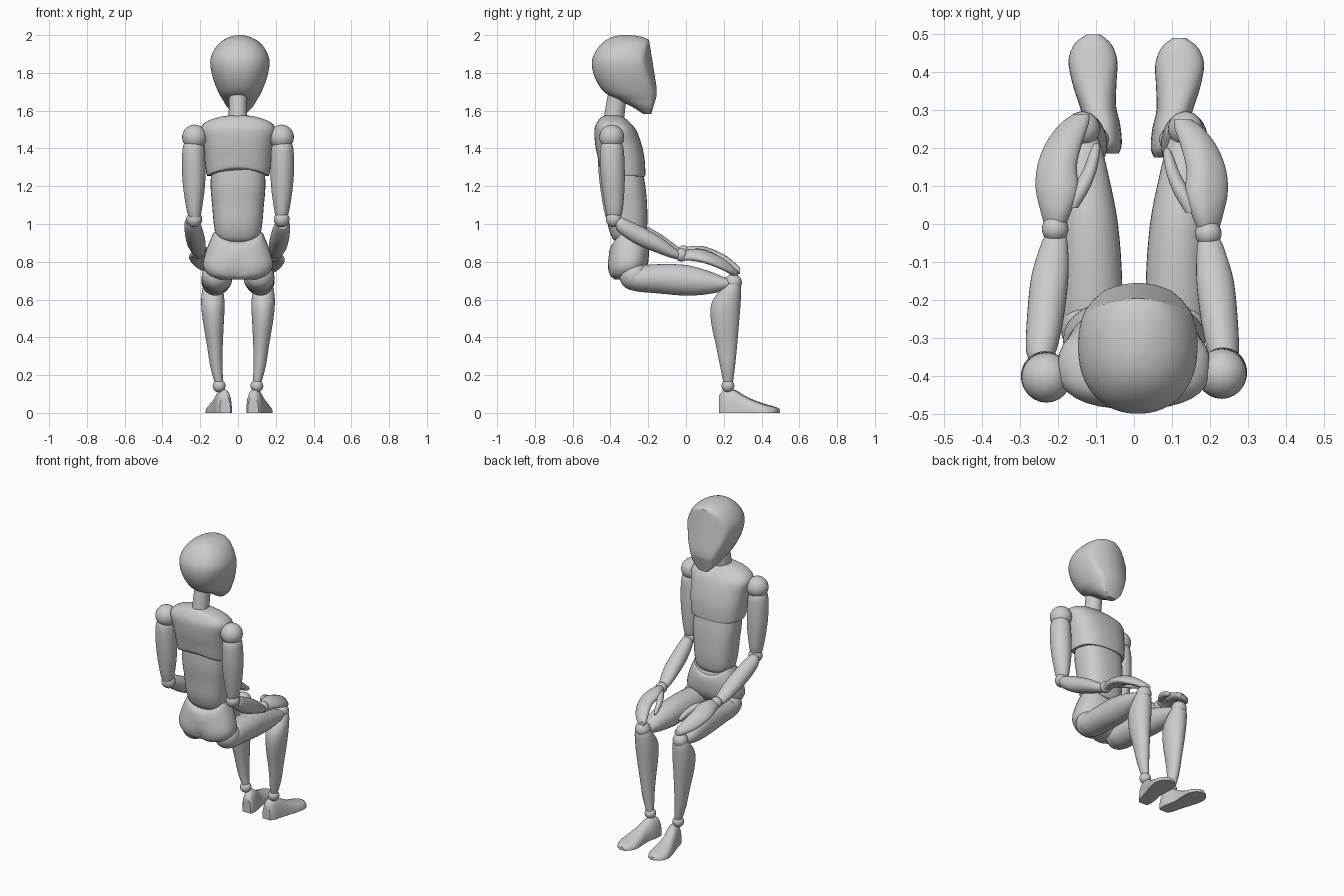
import bpy, bmesh
from math import sin, cos, pi, copysign


def finish(bm, name, angle=0.7):
    bmesh.ops.recalc_face_normals(bm, faces=bm.faces)
    me = bpy.data.meshes.new(name)
    bm.to_mesh(me)
    bm.free()
    ob = bpy.data.objects.new(name, me)
    bpy.context.collection.objects.link(ob)
    bpy.ops.object.select_all(action='DESELECT')
    ob.select_set(True)
    bpy.context.view_layer.objects.active = ob
    bpy.ops.object.shade_smooth_by_angle(angle=angle)
    return ob


def spline(rows, steps=4):
    out = []
    for i in range(len(rows) - 1):
        p0, p1, p2 = rows[max(i - 1, 0)], rows[i], rows[i + 1]
        p3 = rows[min(i + 2, len(rows) - 1)]
        for k in range(steps):
            t = k / steps
            out.append([0.5 * (2 * b + (c - a) * t + (2 * a - 5 * b + 4 * c - d) * t * t
                        + (3 * b - a - 3 * c + d) * t ** 3)
                        for a, b, c, d in zip(p0, p1, p2, p3)])
    return out + [list(rows[-1])]


def loft(name, rows, axis='z', power=2.0, warp=None, side=1, off=(0, 0, 0), n=32):
    """Rows are (position on axis, centre u, centre v, radius u, radius v)."""
    bm = bmesh.new()
    rings = []
    for w, cu, cv, ru, rv in spline(rows):
        ring = []
        for i in range(n):
            c, s = cos(2 * pi * i / n), sin(2 * pi * i / n)
            u = cu + ru * copysign(abs(c) ** (2 / power), c)
            v = cv + rv * copysign(abs(s) ** (2 / power), s)
            p = (u, v, w) if axis == 'z' else (u, w, v)
            if warp:
                p = warp(*p)
            ring.append(bm.verts.new((side * p[0] + off[0], p[1] + off[1], p[2] + off[2])))
        rings.append(ring)
    for a, b in zip(rings, rings[1:]):
        for i in range(n):
            j = (i + 1) % n
            bm.faces.new((a[i], a[j], b[j], b[i]))
    bm.faces.new(rings[0])
    bm.faces.new(rings[-1])
    return finish(bm, name)


def ball(name, x, y, z, r, side=1, off=(0, 0, 0)):
    bm = bmesh.new()
    bmesh.ops.create_uvsphere(bm, u_segments=24, v_segments=14, radius=r)
    bmesh.ops.translate(bm, verts=bm.verts, vec=(side * x + off[0], y + off[1], z + off[2]))
    return finish(bm, name)


# Head with a flattened, crisp-edged face plane
def face_plane(x, y, z):
    front = -.155 - .16 * max(0, z - 1.72) - .3 * max(0, 1.68 - z) - 2.6 * (x - .01) ** 2
    return x, min(y, front), z


head = [(z, .01, (a + b) / 2, r, (b - a) / 2) for z, a, b, r in (
    (1.582, -.225, -.165, .03), (1.62, -.285, -.145, .068), (1.66, -.365, -.135, .092),
    (1.70, -.435, -.13, .115), (1.78, -.485, -.135, .145), (1.86, -.498, -.145, .157),
    (1.92, -.475, -.165, .138), (1.965, -.435, -.185, .1), (1.99, -.39, -.23, .055),
    (2.0, -.345, -.295, .015))]
loft("head", head, power=2.2, warp=face_plane, n=48)
loft("neck", [(1.54, 0, -.385, .05, .055), (1.64, 0, -.37, .048, .052),
              (1.73, .005, -.355, .047, .05)])


# Torso
def arch_bottom(x, y, z):
    k = max(0, 1 - (x / .17) ** 2) * max(0, min(1, (-.25 - y) / .15))
    return x, y, z + .045 * k * max(0, (1.40 - z) / .15)


loft("chest", [(1.252, 0, -.335, .163, .117), (1.27, 0, -.337, .168, .122),
               (1.35, 0, -.345, .178, .125), (1.43, 0, -.36, .188, .122),
               (1.50, 0, -.375, .2, .11), (1.54, 0, -.385, .17, .085),
               (1.565, 0, -.39, .105, .06), (1.574, 0, -.39, .05, .04)],
     power=2.5, warp=arch_bottom)
loft("abdomen", [(.905, 0, -.31, .07, .06), (.93, 0, -.305, .112, .088),
                 (1.0, 0, -.31, .128, .105), (1.1, 0, -.315, .137, .109),
                 (1.2, 0, -.325, .145, .11), (1.32, 0, -.335, .14, .1)], power=2.5)


def hip_shape(x, y, z):
    mid = max(0, 1 - (x / .12) ** 2)
    dip = .05 * mid * max(0, (z - .85) / .1)
    cleft = .025 * max(0, 1 - abs(x) / .05) * max(0, 1 - abs(z - .74) / .1)
    return x, y + (cleft if y < -.33 else 0), z - dip


loft("pelvis", [(.705, 0, -.32, .1, .06), (.73, 0, -.32, .155, .088),
                (.78, 0, -.31, .186, .106), (.85, 0, -.302, .172, .106),
                (.92, 0, -.298, .145, .098), (.955, 0, -.293, .13, .08)],
     power=2.4, warp=hip_shape)

# Limbs, mirrored with the slight offsets of the pose
for side, tag in ((-1, "left"), (1, "right")):
    left = side < 0
    sh = (0, -.01, 0) if left else (0, 0, 0)
    arm = (-.012, .012, .016) if left else (0, 0, 0)
    foot = (.012, .01, 0) if left else (0, 0, 0)

    def part(name, rows, axis, off=(0, 0, 0), **kw):
        return loft(tag + "_" + name, rows, axis, side=side, off=off, **kw)

    # Arm
    ball(tag + "_shoulder", .23, -.393, 1.46, .066, side, sh)
    part("upper_arm", [(1.035, .23, -.38, .03, .034), (1.08, .232, -.38, .041, .046),
                       (1.2, .233, -.385, .058, .06), (1.31, .235, -.39, .062, .065),
                       (1.41, .235, -.393, .056, .06), (1.45, .235, -.393, .03, .03)], 'z', sh)
    ball(tag + "_elbow", .231, -.382, 1.025, .042, side)
    part("forearm", [(-.37, .236, 1.0, .028, .03), (-.34, .235, .988, .04, .046),
                     (-.26, .225, .945, .048, .054), (-.15, .213, .893, .049, .047),
                     (-.07, .202, .85, .037, .032), (-.035, .197, .835, .027, .02)], 'y',
         tuple(v * .7 for v in arm))
    ball(tag + "_wrist", .195, -.025, .836, .035, side, arm)

    # Hand resting on the knee, outer edge lower
    def droop(x, y, z):
        return x, y, z - .35 * max(0, x - .18)

    part("palm", [(-.025, .196, .835, .024, .022), (.02, .193, .842, .04, .028),
                  (.08, .19, .836, .056, .03), (.14, .19, .817, .052, .03),
                  (.2, .172, .785, .048, .031), (.25, .145, .75, .038, .026),
                  (.275, .127, .735, .022, .015)], 'y', arm, warp=droop)
    part("thumb", [(.03, .155, .838, .02, .015), (.08, .128, .83, .023, .021),
                   (.13, .104, .812, .018, .02), (.18, .09, .788, .013, .016),
                   (.2, .086, .778, .005, .006)], 'y', arm)

    # Leg
    ball(tag + "_hip", .115, -.275, .725, .077, side)
    part("thigh", [(-.31, .115, .712, .045, .04), (-.27, .113, .71, .078, .065),
                   (-.15, .112, .71, .081, .077), (0, .118, .702, .076, .081),
                   (.12, .128, .69, .063, .061), (.2, .133, .683, .048, .036),
                   (.235, .135, .685, .035, .025)], 'y')
    ball(tag + "_knee", .135, .25, .69, .046, side)
    part("shin", [(.165, .102, .223, .023, .026), (.25, .115, .22, .033, .04),
                  (.35, .122, .215, .041, .055), (.48, .13, .207, .055, .074),
                  (.58, .133, .212, .062, .077), (.66, .135, .24, .053, .052),
                  (.7, .135, .25, .035, .03)], 'z')
    ball(tag + "_ankle", .1, .222, .143, .034, side)
    part("foot", [(.175, .08, 0, .028, .09), (.2, .085, 0, .041, .122),
                  (.25, .094, 0, .046, .122), (.3, .107, 0, .048, .092),
                  (.36, .116, 0, .058, .064), (.42, .12, 0, .064, .044),
                  (.463, .12, 0, .048, .032), (.488, .119, 0, .018, .02)], 'y', foot,
         power=2.4, warp=lambda x, y, z: (x, y, max(z, 0)))
